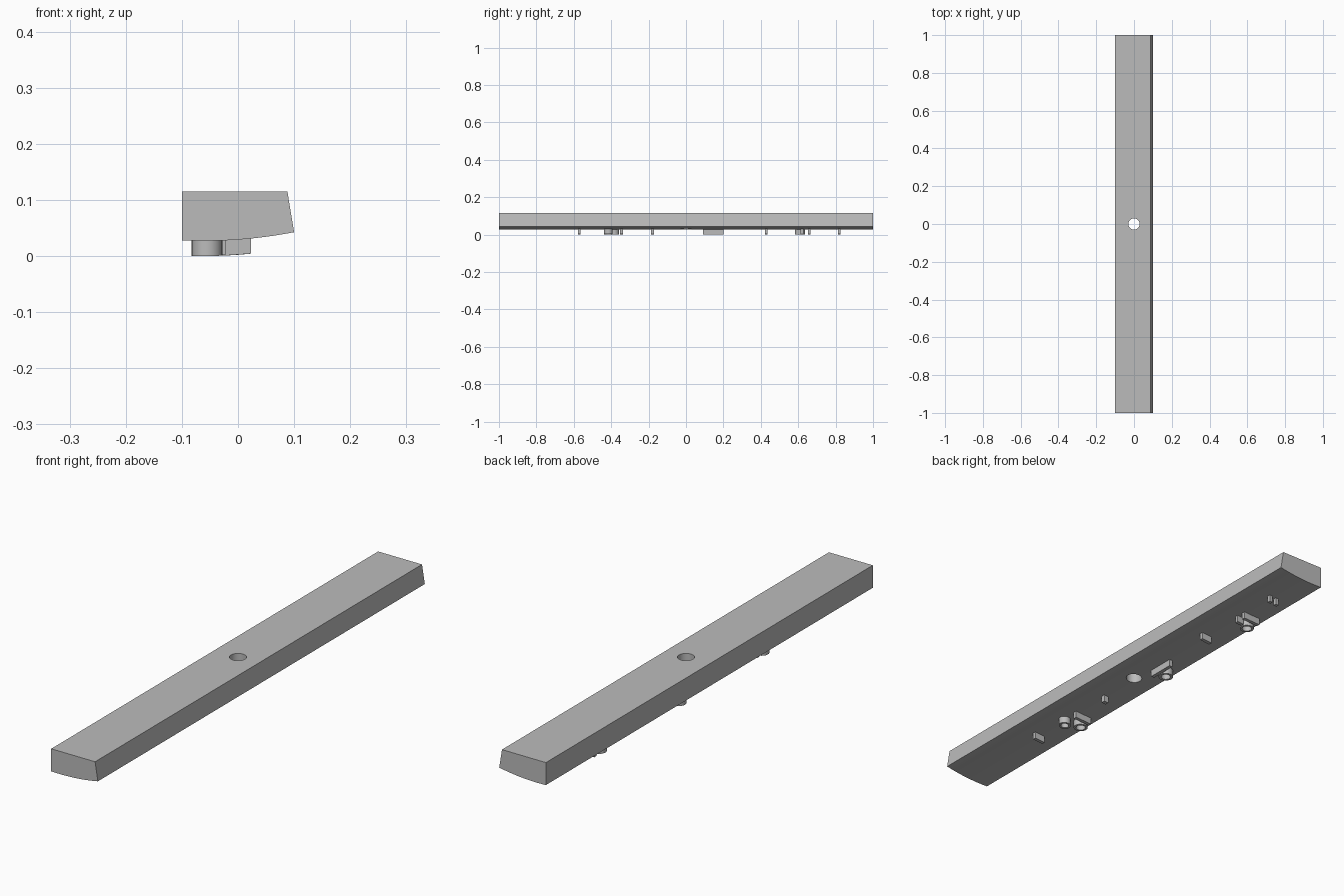
import bpy, bmesh
from math import cos, sin, pi, radians

cube = bpy.data.objects.get("Cube")
if cube:
    bpy.data.objects.remove(cube, do_unlink=True)

grey = bpy.data.materials.new("plain grey")
grey.use_nodes = True
colour = (0.5, 0.5, 0.5, 1)
grey.diffuse_color = colour
grey.node_tree.nodes["Principled BSDF"].inputs["Base Color"].default_value = colour

LEFT, RIGHT, TOP = -0.1, 0.1, 0.115
DROP = 0.027


def underside(x):
    """Height of the gently bowed underside."""
    return 0.027 + 0.6 * (x + 0.06) ** 2


def finish(name, bm):
    bmesh.ops.recalc_face_normals(bm, faces=bm.faces)
    mesh = bpy.data.meshes.new(name)
    bm.to_mesh(mesh)
    bm.free()
    mesh.materials.append(grey)
    ob = bpy.data.objects.new(name, mesh)
    bpy.context.collection.objects.link(ob)
    bpy.ops.object.select_all(action='DESELECT')
    ob.select_set(True)
    bpy.context.view_layer.objects.active = ob
    bpy.ops.object.shade_smooth_by_angle(angle=radians(30))
    return ob


def circle(x, y, r, n=32):
    return [(x + r * cos(2 * pi * i / n), y + r * sin(2 * pi * i / n)) for i in range(n)]


def bar(name, x, y, width, depth):
    """Rib hanging from the underside, its tip following the bow."""
    w, d = width / 2, depth / 2
    outline = [(x - w, y - d), (x + w, y - d), (x + w, y + d), (x - w, y + d)]
    bm = bmesh.new()
    tip = [bm.verts.new((px, py, underside(px) - DROP)) for px, py in outline]
    root = [bm.verts.new((px, py, underside(px) + 0.005)) for px, py in outline]
    bm.faces.new(tip)
    bm.faces.new(root)
    for i in range(4):
        j = (i + 1) % 4
        bm.faces.new((tip[i], tip[j], root[j], root[i]))
    return finish(name, bm)


def tube(name, x, y, outer, inner):
    """Hollow round socket hanging from the underside."""
    bm = bmesh.new()
    loops = []
    for r, drop in ((outer, -0.005), (outer, DROP), (inner, DROP), (inner, -0.005)):
        loops.append([bm.verts.new((px, py, underside(px) - drop))
                      for px, py in circle(x, y, r)])
    n = len(loops[0])
    for k in range(4):
        a, b = loops[k], loops[(k + 1) % 4]
        for i in range(n):
            j = (i + 1) % n
            bm.faces.new((a[i], a[j], b[j], b[i]))
    return finish(name, bm)


# Long body: profile extruded along y
steps = 16
profile = [(LEFT, TOP)]
for i in range(steps + 1):
    px = LEFT + (RIGHT - LEFT) * i / steps
    profile.append((px, underside(px)))
profile.append((0.088, TOP))
bm = bmesh.new()
end = bm.faces.new([bm.verts.new((px, -1, pz)) for px, pz in profile])
ext = bmesh.ops.extrude_face_region(bm, geom=[end], use_keep_orig=True)
moved = [g for g in ext["geom"] if isinstance(g, bmesh.types.BMVert)]
bmesh.ops.translate(bm, verts=moved, vec=(0, 2, 0))
body = finish("body", bm)

# Round hole through the middle
bm = bmesh.new()
bmesh.ops.create_cone(bm, cap_ends=True, segments=48, radius1=0.03, radius2=0.03, depth=0.5)
cutter = finish("hole_cutter", bm)
cutter.hide_render = True
cut = body.modifiers.new("hole", 'BOOLEAN')
cut.object = cutter
cut.operation = 'DIFFERENCE'
cut.solver = 'EXACT'
bpy.context.view_layer.objects.active = body
bpy.ops.object.modifier_apply(modifier=cut.name)
bpy.data.objects.remove(cutter, do_unlink=True)
bpy.ops.object.select_all(action='DESELECT')
body.select_set(True)
bpy.ops.object.shade_smooth_by_angle(angle=radians(30))

# Front socket group
tube("front_socket", -0.055, -0.385, 0.027, 0.018)
tube("front_small_socket", 0.0, -0.415, 0.023, 0.015)
bar("front_socket_rib", -0.03, -0.345, 0.075, 0.014)

# Middle socket group
tube("middle_socket", -0.055, 0.125, 0.028, 0.018)
bar("middle_socket_rib", -0.018, 0.145, 0.014, 0.11)

# Back socket group
tube("back_socket", -0.055, 0.61, 0.027, 0.018)
bar("back_socket_post", -0.01, 0.62, 0.03, 0.014)
bar("back_socket_rib", -0.035, 0.658, 0.075, 0.014)

# Guide ribs and small posts
for name, y in (("front_guide", -0.57), ("back_guide", 0.43)):
    bar(name, 0.0, y, 0.046, 0.014)
bar("front_post", -0.005, -0.18, 0.02, 0.016)
for side, x in (("left", 0.004), ("right", -0.026)):
    bar("back_post_" + side, x, 0.82, 0.014, 0.014)
